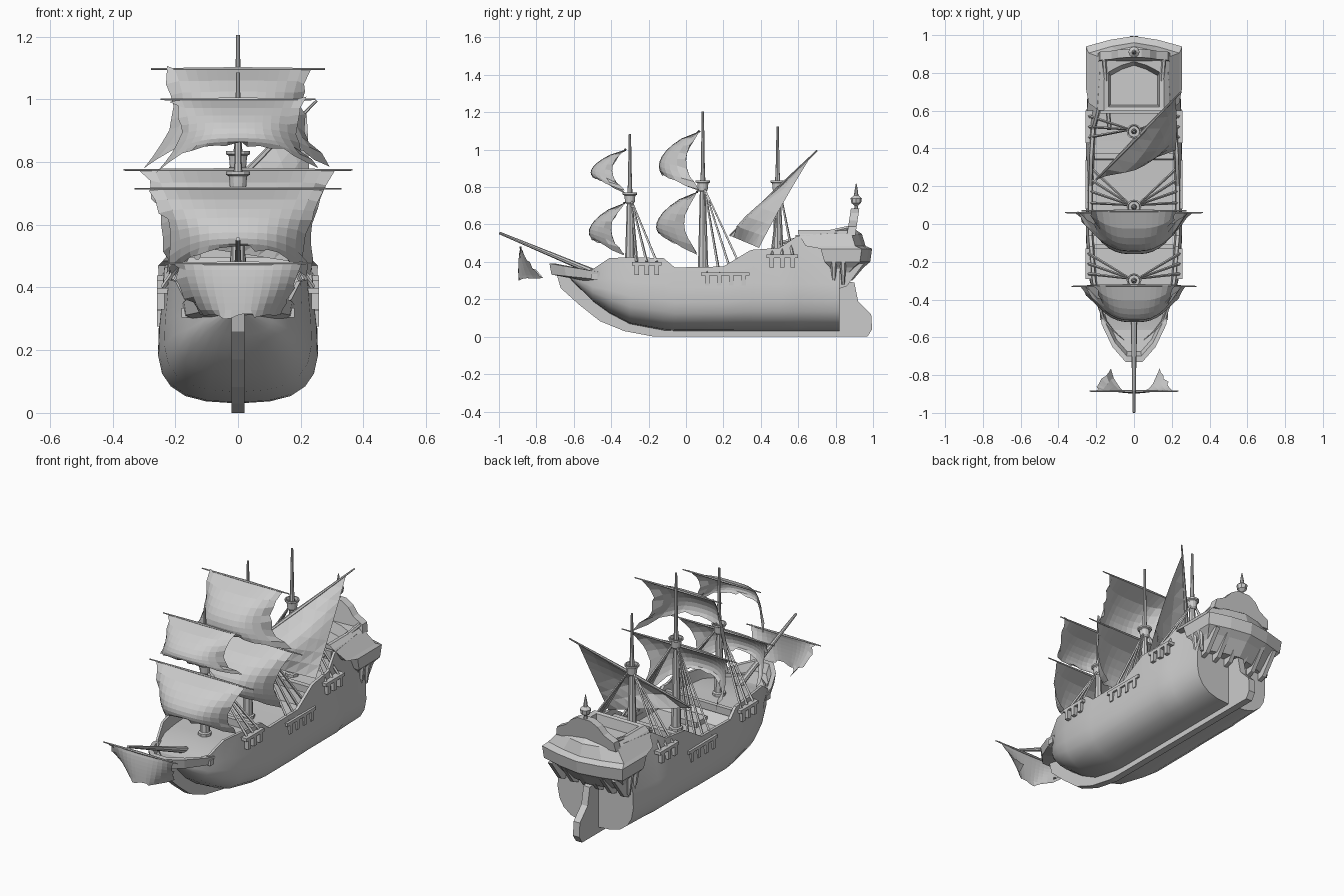
import bpy, bmesh, math, random
from mathutils import Vector

random.seed(4)
if "Cube" in bpy.data.objects:
    bpy.data.objects.remove(bpy.data.objects["Cube"], do_unlink=True)

grey = bpy.data.materials.new("plain grey")
grey.use_nodes = True
shade = (0.6, 0.6, 0.6, 1)
grey.diffuse_color = shade
grey.node_tree.nodes["Principled BSDF"].inputs["Base Color"].default_value = shade


def make_object(name, verts, faces, smooth=False, closed=True):
    mesh = bpy.data.meshes.new(name)
    mesh.from_pydata([tuple(v) for v in verts], [], faces)
    bm = bmesh.new()
    bm.from_mesh(mesh)
    if closed:
        bmesh.ops.recalc_face_normals(bm, faces=bm.faces)
    bm.to_mesh(mesh)
    bm.free()
    mesh.materials.append(grey)
    obj = bpy.data.objects.new(name, mesh)
    bpy.context.collection.objects.link(obj)
    if smooth:
        bpy.ops.object.select_all(action='DESELECT')
        obj.select_set(True)
        bpy.context.view_layer.objects.active = obj
        bpy.ops.object.shade_smooth_by_angle(angle=math.radians(25))
    return obj


def loft(name, rings, smooth=False):
    count = len(rings[0])
    verts = [p for ring in rings for p in ring]
    faces = [tuple(range(count)), tuple(range(len(verts) - count, len(verts)))]
    for r in range(len(rings) - 1):
        for i in range(count):
            j = (i + 1) % count
            a, b = r * count, (r + 1) * count
            faces.append((a + i, a + j, b + j, b + i))
    return make_object(name, verts, faces, smooth)


def rod(name, start, end, r_start, r_end=None, sides=6):
    start, end = Vector(start), Vector(end)
    turn = (end - start).to_track_quat('Z', 'Y')
    rings = []
    for centre, r in ((start, r_start), (end, r_end or r_start)):
        rings.append([centre + turn @ Vector((r * math.cos(math.tau * i / sides), r * math.sin(math.tau * i / sides), 0))
                      for i in range(sides)])
    return loft(name, rings)


def lathe(name, x, y, profile, sides=10):
    return loft(name, [[(x + r * math.cos(math.tau * i / sides), y + r * math.sin(math.tau * i / sides), z)
                        for i in range(sides)] for r, z in profile])


def box(name, centre, size):
    x, y, z = centre
    w, d, h = (s / 2 for s in size)
    return loft(name, [[(x - w, y - d, k), (x + w, y - d, k), (x + w, y + d, k), (x - w, y + d, k)]
                       for k in (z - h, z + h)])


def slab(name, outline, half):
    return loft(name, [[(x, y, z) for y, z in outline] for x in (-half, half)])


# Hull: y, bottom, belly half width, rim half width, rim height, deck height
stations = [
    (-.62, .31, .04, .05, .34, .33), (-.56, .25, .11, .12, .35, .33),
    (-.50, .19, .16, .17, .36, .34), (-.41, .125, .205, .20, .42, .36),
    (-.30, .067, .235, .22, .425, .36), (-.12, .033, .252, .235, .42, .36),
    (-.06, .03, .255, .24, .37, .31), (.20, .03, .255, .24, .375, .31),
    (.34, .03, .255, .235, .46, .32), (.36, .03, .255, .235, .465, .4),
    (.50, .03, .255, .225, .475, .4), (.59, .03, .255, .2, .535, .41),
    (.61, .03, .25, .195, .54, .5), (.82, .03, .24, .18, .555, .5)]
section = [(0, 0), (.4, .02), (.66, .07), (.84, .16), (.95, .28), (1, .45), (.99, .68)]
rings = []
for y, low, belly, rim, top, deck in stations:
    height = min(top, .4) - low
    half = [(w * belly, low + h * height) for w, h in section]
    half += [(rim, top), (rim * .93, top), (rim * .9, deck), (0, deck)]
    mirrored = [(-x, z) for x, z in reversed(half[1:-1])]
    rings.append([(x, y, z) for x, z in half + mirrored])
loft("hull", rings, smooth=True)

# Keel with stem, and rudder
slab("keel", [(-.69, .33), (-.67, .26), (-.57, .17), (-.46, .083), (-.33, .03), (-.17, 0), (.84, 0),
              (.84, .05), (-.14, .05), (-.3, .09), (-.42, .15), (-.52, .24), (-.58, .33)], .02)
slab("rudder", [(.82, 0), (.97, 0), (.995, .04), (.99, .12), (.92, .19), (.9, .29), (.82, .3)], .02)

# Beakhead with a raised rail
beak = [(.18, -.46), (.172, -.53), (.115, -.65), (.045, -.73)]
beak += [(-x, y) for x, y in reversed(beak)]


def beak_ring(scale, lift, tip):
    return [(x * scale, -.46 + (y + .46) * scale, lift + tip * (-.46 - y)) for x, y in beak]


loft("beakhead", [beak_ring(.7, .28, .15), beak_ring(.96, .305, .1), beak_ring(1, .345, .17),
                  beak_ring(.88, .345, .17), beak_ring(.8, .32, .08)])
box("beak_beam", (0, -.49, .32), (.36, .035, .03))

# Stern gallery with a sunken poop: height, half width, front y, back y
gallery = [(.3, .19, .78, .86), (.37, .225, .77, .92), (.4, .25, .74, .955), (.47, .255, .72, .965),
           (.485, .24, .64, .93), (.55, .185, .6, .91), (.57, .16, .6, .88),
           (.565, .135, .62, .83), (.51, .125, .63, .81)]
loft("stern_gallery", [[(-w, f, z), (w, f, z), (w, b - .025, z), (w * .5, b + .01, z), (0, b + .03, z),
                        (-w * .5, b + .01, z), (-w, b - .025, z)] for z, w, f, b in gallery])
for i in range(6):
    x = -.2 + i * .08
    loft("gallery_bracket", [[(x + s, .8, .25), (x + s, .86, .27), (x + s, .95, .39), (x + s, .8, .4)]
                             for s in (-.012, .012)])
for side in (-1, 1):
    for y in (.79, .84):
        rod("side_bracket", (side * .225, y, .28), (side * .235, y, .4), .008, .018)
    rod("poop_rail", (side * .13, .5, .5), (side * .16, .88, .585), .012)

# Arched taffrail and lantern
arch = [(.19, .54), (.18, .59), (.12, .62), (.085, .66), (.04, .685)]
arch += [(-x, z) for x, z in reversed(arch)]
loft("taffrail", [[(x, y + (z - .54) * .15, z) for x, z in arch] for y in (.86, .905)])
lathe("stern_lantern", 0, .91, [(.012, .68), (.008, .7), (.026, .715), (.03, .74), (.012, .755),
                                (.009, .78), (.002, .82)], 8)

# Deck fittings
box("main_hatch", (0, -.03, .32), (.16, .1, .04))
box("quarterdeck_beam", (0, .36, .42), (.42, .03, .04))
box("poop_beam", (0, .6, .52), (.36, .03, .05))
box("forecastle_beam", (0, -.12, .38), (.42, .025, .04))


# Masts, tops, shrouds and their side channels
def rig(name, y, base, nest, tip, first, last, rail, plank, posts):
    lathe(name + "_mast", 0, y, [(.036, base), (.036, base + .025), (.027, base + .03), (.015, nest),
                                 (.011, nest + .06), (.006, tip)], 8)
    lathe(name + "_top", 0, y, [(.018, nest - .045), (.026, nest - .035), (.029, nest), (.039, nest + .005),
                                (.039, nest + .015), (.032, nest + .015), (.029, nest - .005)], 12)
    for side in (-1, 1):
        box(name + "_channel", (side * .238, (first + last) / 2, plank), (.04, last - first, .018))
        for i in range(posts):
            t = (i + .5) / posts
            foot = first + (last - first) * t
            box(name + "_chain_plate", (side * .246, foot, plank - .03), (.024, .024, .06))
            rod(name + "_shroud", (side * .24, foot, rail), (side * .018, y + .01, nest - .03), .008, .005, 4)


rig("fore", -.30, .35, .755, 1.085, -.29, -.13, .4, .39, 3)
rig("main", .09, .3, .82, 1.205, .08, .34, .34, .335, 4)
rig("mizzen", .49, .39, .82, 1.125, .43, .6, .43, .43, 3)


# Square sails: the middle fills forward, the side edges curl back to the mast
def square_sail(name, y, top, half, drop, belly, arch_rise, waist, foot, edge=.07, sweep=0):
    across, down = 14, 8
    verts, faces = [], []
    for j in range(down + 1):
        v = j / down
        for i in range(across + 1):
            u = 2 * i / across - 1
            middle = 1 - abs(u) ** 3
            width = half * (1 + (foot - 1) * v - waist * math.sin(math.pi * v))
            fray = random.uniform(-.01, .01) if abs(u) == 1 or j == down else 0
            full = belly * math.sin(math.pi * .62 * v ** .7)
            slack = edge * math.sin(math.pi * v) - sweep * v
            verts.append((u * width + fray, y - full * middle - slack * (1 - middle),
                          top - drop * v + arch_rise * v * v * middle + fray))
    row = across + 1
    for j in range(down):
        for i in range(across):
            a = j * row + i
            faces.append((a, a + 1, a + row + 1, a + row))
    make_object(name + "_sail", verts, faces, closed=False)
    for side in (-1, 1):
        rod(name + "_yard", (0, y, top), (side * half * 1.18, y, top), .007, .003)


square_sail("fore_course", -.33, .715, .28, .28, .19, .09, .1, .78)
square_sail("fore_topsail", -.325, 1.0, .21, .225, .185, .08, .22, 1.2)
square_sail("main_course", .06, .775, .31, .335, .22, .11, .1, .75)
square_sail("main_topsail", .07, 1.097, .235, .31, .215, .08, .25, 1.25)
square_sail("spritsail", -.885, .477, .2, .17, .012, 0, -.05, .65, .01, .12)
rod("bowsprit", (0, -.47, .335), (0, -.998, .555), .018, .007, 8)

# Lateen sail on a slanted yard
low, high, clew = Vector((-.2, .235, .54)), Vector((.25, .7, .995)), Vector((.22, .39, .475))
rod("lateen_yard", low, (low + high) / 2, .005, .011)
rod("lateen_yard", (low + high) / 2, high, .011, .004)
steps = 8
head = low.lerp(high, .93)
points, index, triangles = [], {}, []
for i in range(steps + 1):
    for j in range(i + 1):
        s, t = i / steps, (j / i if i else 0)
        p = low.lerp(clew.lerp(head, t), s)
        bulge = math.sin(math.pi * s) * math.sin(math.pi * t) + .5 * s * t * (1 - t)
        index[i, j] = len(points)
        points.append(p + Vector((.06, -.05, .01)) * bulge)
for i in range(steps):
    for j in range(i + 1):
        triangles.append((index[i, j], index[i + 1, j], index[i + 1, j + 1]))
        if j < i:
            triangles.append((index[i, j], index[i + 1, j + 1], index[i, j + 1]))
make_object("lateen_sail", points, triangles, closed=False)
